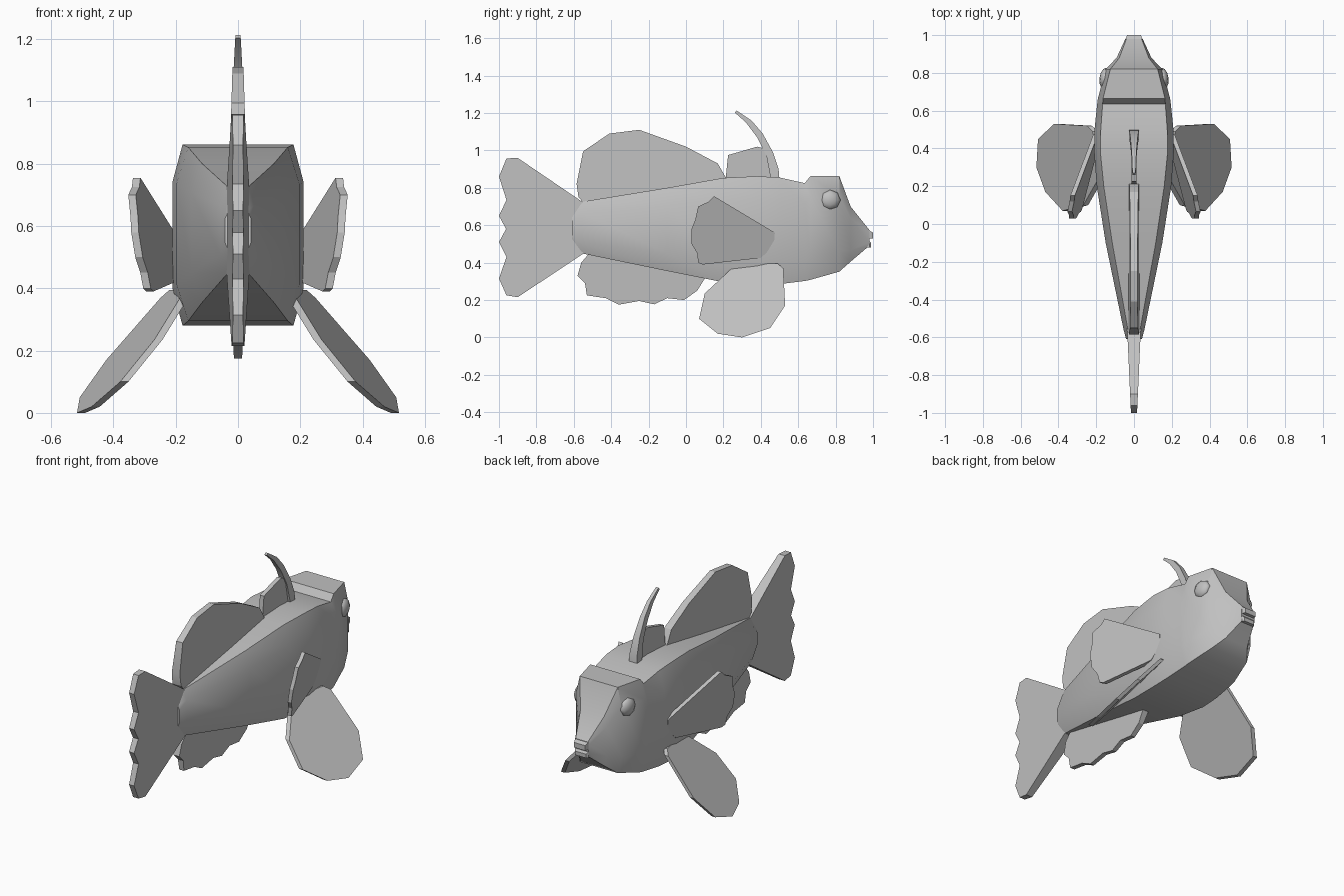
import bpy, bmesh, math

grey = bpy.data.materials.new("plain grey")
grey.diffuse_color = (0.53, 0.53, 0.53, 1)


def finish(name, bm, angle=35, mirror=False):
    bmesh.ops.recalc_face_normals(bm, faces=bm.faces[:])
    me = bpy.data.meshes.new(name)
    bm.to_mesh(me)
    bm.free()
    ob = bpy.data.objects.new(name, me)
    bpy.context.collection.objects.link(ob)
    me.materials.append(grey)
    if mirror:
        ob.modifiers.new("Mirror", 'MIRROR')
    bpy.ops.object.select_all(action='DESELECT')
    ob.select_set(True)
    bpy.context.view_layer.objects.active = ob
    bpy.ops.object.shade_smooth_by_angle(angle=math.radians(angle))
    return ob


def loft(name, rings, angle=35):
    bm = bmesh.new()
    vs = [[bm.verts.new(p) for p in r] for r in rings]
    n = len(vs[0])
    for a, b in zip(vs, vs[1:]):
        for i in range(n):
            j = (i + 1) % n
            bm.faces.new((a[i], a[j], b[j], b[i]))
    bm.faces.new(vs[0])
    bm.faces.new(vs[-1])
    return finish(name, bm, angle)


def plate(name, outline, centre, half, mirror=False):
    """Fin from a (y, z) outline; centre and half thickness are functions of y, z."""
    bm = bmesh.new()
    sides = []
    for s in (-1, 1):
        sides.append([bm.verts.new((centre(y, z) + s * half(y, z), y, z)) for y, z in outline])
        bm.faces.new(sides[-1])
    a, b = sides
    for i in range(len(a)):
        j = (i + 1) % len(a)
        bm.faces.new((a[i], a[j], b[j], b[i]))
    return finish(name, bm, 20, mirror)


# Body: y, top z, bottom z, half width at top/bottom, half width at the sides
sections = [
    (-0.61, 0.65, 0.52, 0.030, 0.042),
    (-0.56, 0.725, 0.45, 0.032, 0.055),
    (-0.10, 0.80, 0.355, 0.115, 0.150),
    (0.20, 0.853, 0.295, 0.160, 0.197),
    (0.38, 0.862, 0.280, 0.178, 0.211),
    (0.50, 0.855, 0.285, 0.176, 0.209),
    (0.635, 0.825, 0.302, 0.166, 0.195),
    (0.665, 0.862, 0.308, 0.164, 0.191),
    (0.82, 0.862, 0.352, 0.125, 0.150),
    (0.88, 0.70, 0.405, 0.078, 0.092),
    (0.98, 0.575, 0.49, 0.040, 0.046),
]
rings = []
for y, t, b, w, m in sections:
    u, l = t - 0.21 * (t - b), b + 0.21 * (t - b)
    rings.append([(w, y, t), (m, y, u), (m, y, l), (w, y, b),
                  (-w, y, b), (-m, y, l), (-m, y, u), (-w, y, t)])
loft("body", rings, 35)

# Lips
for name, z0, z1, y1 in (("upper_lip", 0.53, 0.572, 1.0), ("lower_lip", 0.482, 0.517, 0.99)):
    loft(name, [[(w, y, z0), (w, y, z1 - d), (-w, y, z1 - d), (-w, y, z0)]
                for w, y, d in ((0.045, 0.95, 0), (0.044, 0.98, 0), (0.036, y1, 0.012))], 20)

# Eyes
bm = bmesh.new()
bmesh.ops.create_uvsphere(bm, u_segments=8, v_segments=6, radius=1)
for v in bm.verts:
    x, y, z = v.co
    v.co = (0.153 + 0.03 * z - 0.1 * y * 0.05, 0.77 + 0.057 * y, 0.735 + 0.055 * x)
finish("eyes", bm, 60, True)

# Fins on the centre line
mid = lambda y, z: 0
plate("tail_fin", [(-0.55, 0.722), (-0.90, 0.96), (-0.96, 0.957), (-1, 0.86), (-0.96, 0.735),
                   (-1, 0.65), (-0.962, 0.58), (-1, 0.51), (-0.96, 0.43), (-1, 0.315),
                   (-0.96, 0.225), (-0.90, 0.215), (-0.55, 0.447)],
      mid, lambda y, z: 0.036 + (y + 0.56) * 0.045)
plate("back_fin", [(0.22, 0.83), (0.21, 0.86), (0.17, 0.93), (0.0, 1.02), (-0.25, 1.11), (-0.41, 1.09),
                   (-0.55, 0.995), (-0.585, 0.82), (-0.575, 0.75), (-0.53, 0.70), (-0.1, 0.76)],
      mid, lambda y, z: 0.027 - (z - 0.8) * 0.03)
plate("small_back_fin", [(0.21, 0.83), (0.225, 0.975), (0.38, 1.02), (0.42, 1.01), (0.47, 0.84)],
      mid, lambda y, z: 0.013)
plate("back_spine", [(0.50, 0.84), (0.495, 0.90), (0.465, 0.99), (0.41, 1.09), (0.35, 1.16), (0.27, 1.213),
                     (0.26, 1.203), (0.32, 1.15), (0.38, 1.07), (0.43, 0.97), (0.455, 0.84)],
      mid, lambda y, z: 0.027 - (z - 0.86) * 0.053)
plate("belly_fin", [(-0.50, 0.47), (-0.56, 0.40), (-0.58, 0.33), (-0.54, 0.29), (-0.53, 0.225),
                    (-0.43, 0.21), (-0.36, 0.175), (-0.25, 0.195), (-0.17, 0.177), (-0.10, 0.21),
                    (-0.01, 0.20), (0.06, 0.25), (0.11, 0.33)],
      mid, lambda y, z: 0.013 + max(0, z - 0.17) * 0.04)

# Paired fins, each lying on a tilted plane
plate("side_fins", [(0.475, 0.56), (0.15, 0.755), (0.12, 0.725), (0.065, 0.70), (0.05, 0.63),
                    (0.03, 0.58), (0.03, 0.50), (0.06, 0.45), (0.065, 0.40), (0.09, 0.39),
                    (0.40, 0.425), (0.47, 0.49)],
      lambda y, z: 0.2 + 0.28 * (0.48 - y) + 0.16 * (z - 0.55),
      lambda y, z: 0.012, True)
plate("lower_fins", [(0.49, 0.395), (0.52, 0.37), (0.53, 0.17), (0.45, 0.05), (0.30, 0.0),
                     (0.17, 0.02), (0.07, 0.10), (0.10, 0.235), (0.24, 0.365), (0.38, 0.395)],
      lambda y, z: 0.41 + 0.229 * (y - 0.53) - 0.862 * (z - 0.17),
      lambda y, z: 0.013, True)
